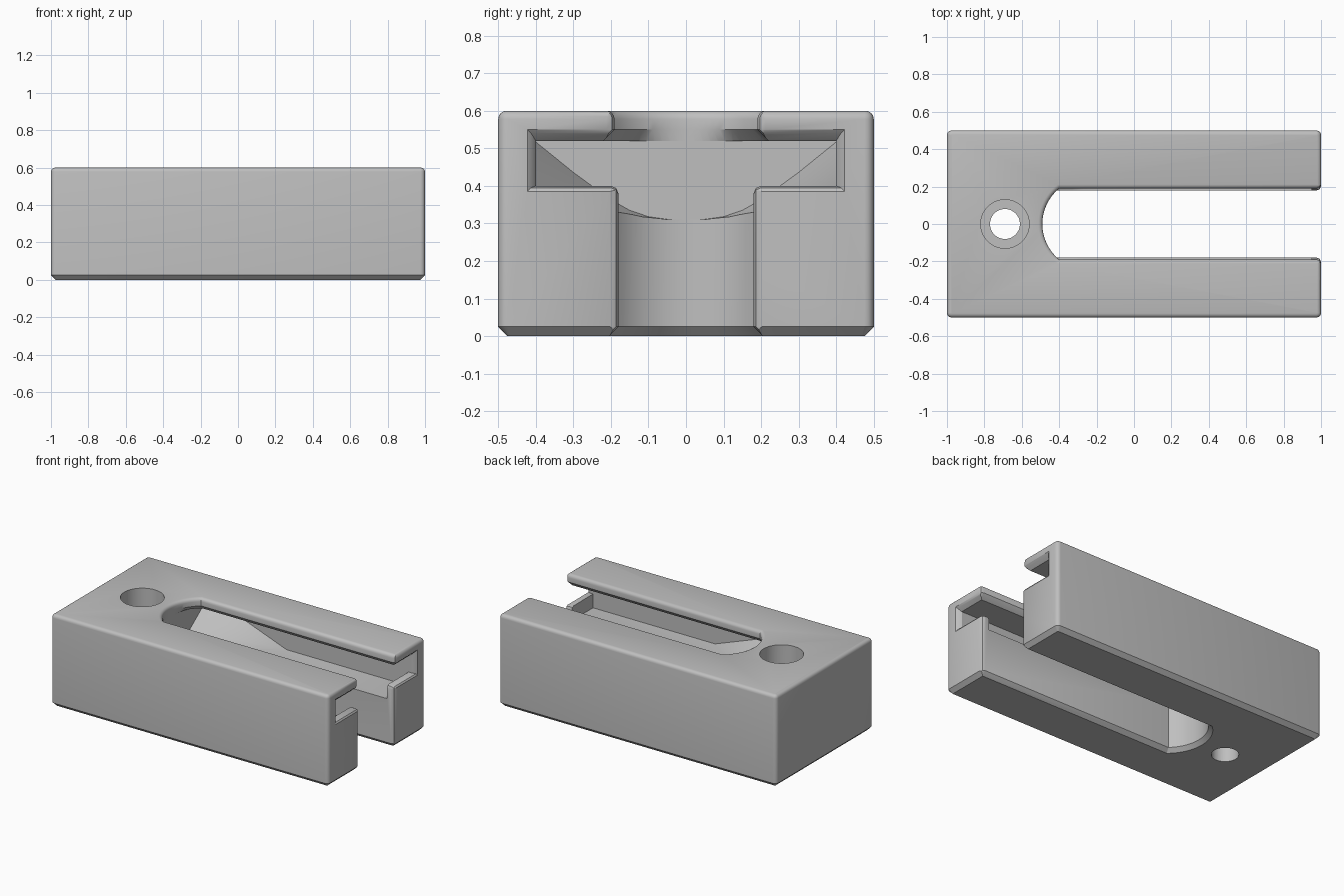
import bpy, bmesh, math

if "Cube" in bpy.data.objects:
    bpy.data.objects.remove(bpy.data.objects["Cube"], do_unlink=True)

grey = bpy.data.materials.new("plain_grey")
grey.use_nodes = True
grey.diffuse_color = (0.52, 0.52, 0.52, 1)
grey.node_tree.nodes["Principled BSDF"].inputs["Base Color"].default_value = (0.52, 0.52, 0.52, 1)


def loft(name, loops):
    """Skin a stack of equal-length loops and cap both ends."""
    bm = bmesh.new()
    rows = [[bm.verts.new(p) for p in loop] for loop in loops]
    n = len(rows[0])
    for a, b in zip(rows, rows[1:]):
        for i in range(n):
            j = (i + 1) % n
            bm.faces.new((a[i], a[j], b[j], b[i]))
    bm.faces.new(rows[0])
    bm.faces.new(rows[-1])
    bmesh.ops.remove_doubles(bm, verts=bm.verts, dist=0.0002)
    bmesh.ops.triangulate(bm, faces=[f for f in bm.faces if len(f.verts) == 4])
    bmesh.ops.recalc_face_normals(bm, faces=bm.faces)
    mesh = bpy.data.meshes.new(name)
    bm.to_mesh(mesh)
    bm.free()
    mesh.materials.append(grey)
    obj = bpy.data.objects.new(name, mesh)
    bpy.context.collection.objects.link(obj)
    return obj


def block_loop(z, grow, corner=0.025, steps=5):
    """Rounded rectangle outline of the block."""
    r = max(corner + grow, 0.006)
    pts = []
    for q, (sx, sy) in enumerate([(1, 1), (-1, 1), (-1, -1), (1, -1)]):
        cx, cy = sx * (1 + grow - r), sy * (0.5 + grow - r)
        for k in range(steps):
            a = math.pi / 2 * (q + k / (steps - 1))
            pts.append((cx + r * math.cos(a), cy + r * math.sin(a), z))
    return pts


def slot_loop(z, half, grow, x_min=-2, flare=0.022):
    """Slot outline: rounded closed end, flared mouth."""
    w, r, cx = half + grow, 0.245 + grow, -0.245
    mouth = [(1.1, w + flare), (1, w + flare), (1 - flare * 0.3, w + flare * 0.3), (1 - flare, w)]
    a = math.asin(w / r)
    arc = []
    for k in range(25):
        t = a - 2 * a * k / 24
        arc.append((max(cx - r * math.cos(t), x_min), r * math.sin(t)))
    outline = mouth + arc + [(x, -y) for x, y in reversed(mouth)]
    return [(x, y, z) for x, y in outline]


def circle_loop(z, r, cx=-0.69, n=48):
    return [(cx + r * math.cos(math.tau * k / n), r * math.sin(math.tau * k / n), z) for k in range(n)]


def mirrored_section(x, half):
    """Section across the block from its left half, listed top to middle."""
    return [(x, y, z) for y, z in half] + [(x, -y, z) for y, z in reversed(half)]


# Block with chamfered base and rounded top
FILLET = [(0.578, 0), (0.587, -0.002), (0.594, -0.007), (0.598, -0.014), (0.6, -0.022)]
body = loft("slotted_block", [block_loop(0, -0.025), block_loop(0.025, 0)]
            + [block_loop(z, g) for z, g in FILLET])

# Narrow lower slot with chamfered bottom edge
lower = loft("lower_slot_cutter", [slot_loop(z, 0.18, g) for z, g in
             [(-0.05, 0.025), (0, 0.025), (0.025, 0), (0.45, 0)]])

# Upper slot: chamfered underside, rounded top edge
upper = loft("upper_slot_cutter",
             [slot_loop(0.515, 0.19, 0.035, -0.49), slot_loop(0.55, 0.19, 0, -0.49)]
             + [slot_loop(z, 0.19, -g) for z, g in FILLET]
             + [slot_loop(0.65, 0.19, 0.022)])

# Wide inner channel, with ramps in the closed corners
bowl = [(-0.4, 0.517), (-0.3, 0.436), (-0.2, 0.363), (-0.15, 0.335), (-0.1, 0.318), (-0.05, 0.311)]
end = [(-0.4, 0.52)] + bowl + [(-0.02, 0.31)]
box = [(-0.4, 0.52)] + [(-0.4, 0.31)] * len(bowl) + [(-0.02, 0.31)]
channel = loft("channel_cutter", [mirrored_section(x, s) for x, s in
               [(-0.491, end), (0.07, box), (0.95, box)]])


# Channel mouth above the raised lip
def mouth_half(side, top, sill):
    return [(-side, top), (-side, sill), (-0.2, sill), (-0.186, sill - 0.006), (-0.18, sill - 0.02)]


mouth = loft("mouth_cutter", [mirrored_section(x, mouth_half(s, t, b)) for x, s, t, b in
             [(0.93, 0.4, 0.519, 0.4), (0.97, 0.4, 0.52, 0.4), (0.993, 0.413, 0.541, 0.395),
              (1.0, 0.422, 0.55, 0.385), (1.05, 0.422, 0.55, 0.385)]])

# Screw hole and its counterbore
hole = loft("hole_cutter", [circle_loop(-0.1, 0.08), circle_loop(0.5, 0.08)])
counterbore = loft("counterbore_cutter", [circle_loop(0.3, 0.13), circle_loop(0.7, 0.13)])

bpy.context.view_layer.objects.active = body
for cutter in (channel, lower, upper, mouth, hole, counterbore):
    mod = body.modifiers.new(cutter.name, "BOOLEAN")
    mod.operation = "DIFFERENCE"
    mod.solver = "EXACT"
    mod.object = cutter
    bpy.ops.object.modifier_apply(modifier=mod.name)
    bpy.data.objects.remove(cutter, do_unlink=True)

bpy.ops.object.select_all(action="DESELECT")
body.select_set(True)
bpy.ops.object.shade_smooth_by_angle(angle=math.radians(28))
